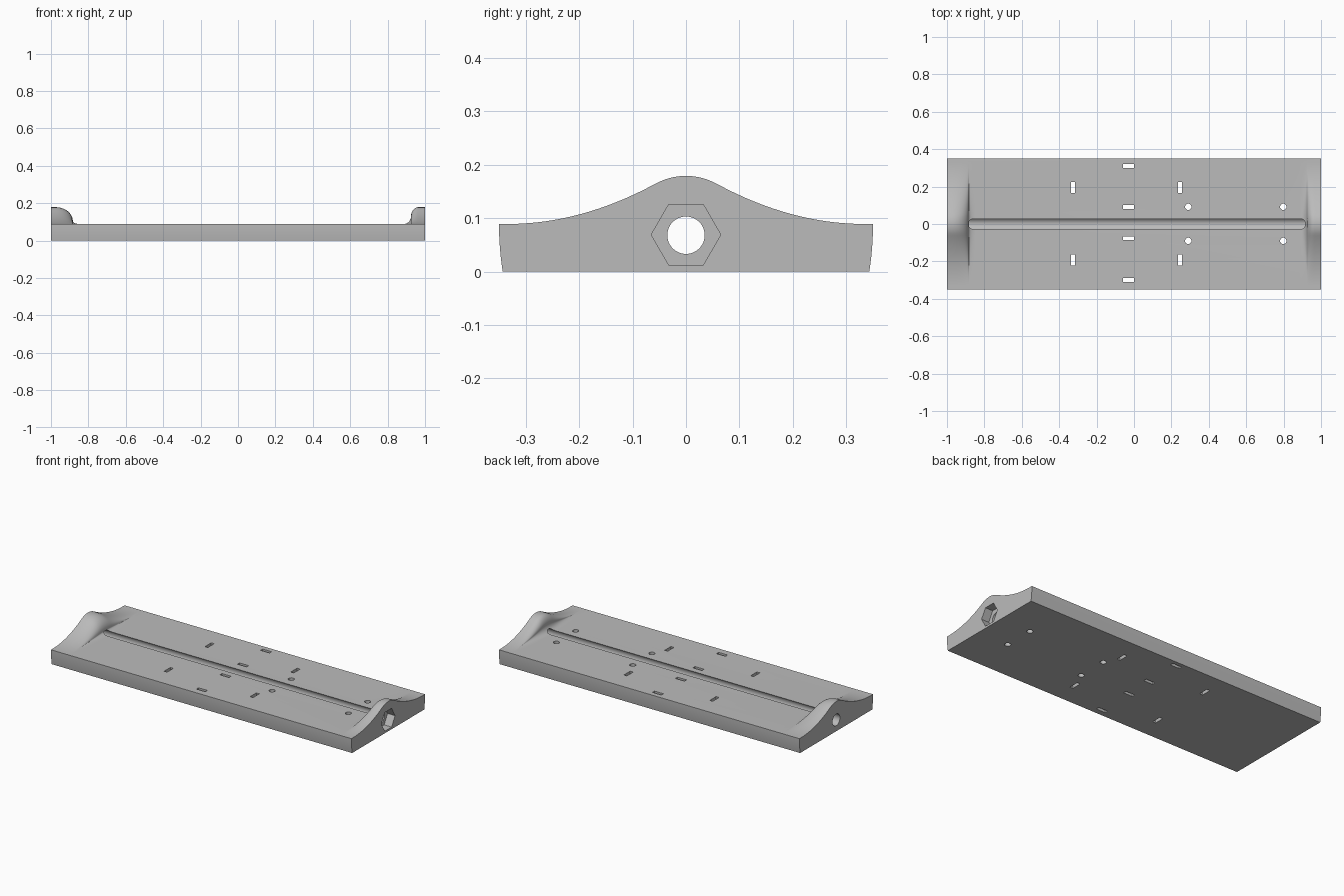
import bpy, bmesh, math
from mathutils import Vector

if "Cube" in bpy.data.objects:
    bpy.data.objects.remove(bpy.data.objects["Cube"])

BASE, PEAK, HALF_W = 0.089, 0.179, 0.35

grey = bpy.data.materials.new("plain grey")
grey.diffuse_color = (0.5, 0.5, 0.5, 1)
grey.use_nodes = True
grey.node_tree.nodes["Principled BSDF"].inputs["Base Color"].default_value = grey.diffuse_color


def make_object(name, bm):
    bmesh.ops.recalc_face_normals(bm, faces=bm.faces)
    mesh = bpy.data.meshes.new(name)
    bm.to_mesh(mesh)
    bm.free()
    mesh.materials.append(grey)
    obj = bpy.data.objects.new(name, mesh)
    bpy.context.collection.objects.link(obj)
    return obj


def prism(bm, points, direction):
    face = bm.faces.new([bm.verts.new(p) for p in points])
    ext = bmesh.ops.extrude_face_region(bm, geom=[face])
    verts = [v for v in ext["geom"] if isinstance(v, bmesh.types.BMVert)]
    bmesh.ops.translate(bm, verts=verts, vec=Vector(direction))


def ring(radius, count):
    return [(radius * math.cos(2 * math.pi * i / count),
             radius * math.sin(2 * math.pi * i / count)) for i in range(count)]


def ridge(y):
    """Height of the end hump above the plate: round crown, concave flanks."""
    y = abs(y)
    if y < 0.06:
        return PEAK - BASE - (0.12 - math.sqrt(0.12 ** 2 - y * y))
    return 0.0739 * (max(0.0, 0.335 - y) / 0.275) ** 2


def s_curve(x0, x1, x2, mid, steps=10):
    """Stations from the hump top x0 down to the plate x2: convex then concave quarter."""
    out = []
    for i in range(steps + 1):
        a = math.pi / 2 * i / steps
        out.append((x0 + (x1 - x0) * math.sin(a), mid + (1 - mid) * math.cos(a)))
    for i in range(1, steps + 1):
        a = math.pi / 2 * i / steps
        out.append((x1 + (x2 - x1) * (1 - math.cos(a)), mid * (1 - math.sin(a))))
    return out


# Plate with a raised hump at each end, lofted along x
stations = [(-1, 1)] + s_curve(-0.975, -0.883, -0.845, 0.17)
stations += s_curve(0.965, 0.925, 0.885, 0.45)[::-1] + [(1, 1)]
side = [(HALF_W - 0.007 * (1 - t / 6) ** 2, BASE * t / 6) for t in range(6)]
top_y = [HALF_W - HALF_W * i / 28 for i in range(57)]

bm = bmesh.new()
loops = []
for x, g in stations:
    pts = [(y, z) for y, z in side]
    pts += [(y, BASE + g * ridge(y)) for y in top_y]
    pts += [(-y, z) for y, z in reversed(side)]
    loops.append([bm.verts.new((x, y, z)) for y, z in pts])
for a, b in zip(loops, loops[1:]):
    for i in range(len(a)):
        j = (i + 1) % len(a)
        bm.faces.new((a[i], a[j], b[j], b[i]))
bm.faces.new(loops[0])
bm.faces.new(loops[-1])
# Merge the level faces so the plate top is clean
bmesh.ops.recalc_face_normals(bm, faces=bm.faces)
bmesh.ops.dissolve_limit(bm, angle_limit=0.0005, verts=bm.verts, edges=bm.edges)
plate = make_object("base_plate", bm)

# Long bore that breaks through the plate top as a groove
bm = bmesh.new()
prism(bm, [(-1.1, y, 0.068 + z) for y, z in ring(0.035, 48)], (2.2, 0, 0))
cutters = [make_object("bore_cutter", bm)]

# Hexagonal pocket in the right end
bm = bmesh.new()
prism(bm, [(0.95, y, 0.069 + z) for y, z in ring(0.065, 6)], (0.1, 0, 0))
cutters.append(make_object("hex_pocket_cutter", bm))

# Strap slots and screw holes through the plate
bm = bmesh.new()
slots = [(-0.03, y, 0.03, 0.01) for y in (0.31, 0.091, -0.076, -0.30)]
slots += [(x, y, 0.01, 0.03) for x in (-0.326, 0.246) for y in (0.195, -0.193)]
for cx, cy, w, d in slots:
    prism(bm, [(cx + sx * w, cy + sy * d, -0.05)
               for sx, sy in ((-1, -1), (1, -1), (1, 1), (-1, 1))], (0, 0, 0.3))
for cx in (0.29, 0.798):
    for cy in (0.092, -0.09):
        prism(bm, [(cx + x, cy + y, -0.05) for x, y in ring(0.017, 24)], (0, 0, 0.3))
cutters.append(make_object("slot_and_hole_cutter", bm))

# Cut everything out of the plate
bpy.context.view_layer.objects.active = plate
plate.select_set(True)
for cutter in cutters:
    cutter.hide_render = True
    mod = plate.modifiers.new(cutter.name, "BOOLEAN")
    mod.operation, mod.solver, mod.object = "DIFFERENCE", "EXACT", cutter
    bpy.ops.object.modifier_apply(modifier=mod.name)
for cutter in cutters:
    bpy.data.objects.remove(cutter)

bpy.ops.object.shade_smooth_by_angle(angle=math.radians(30))
